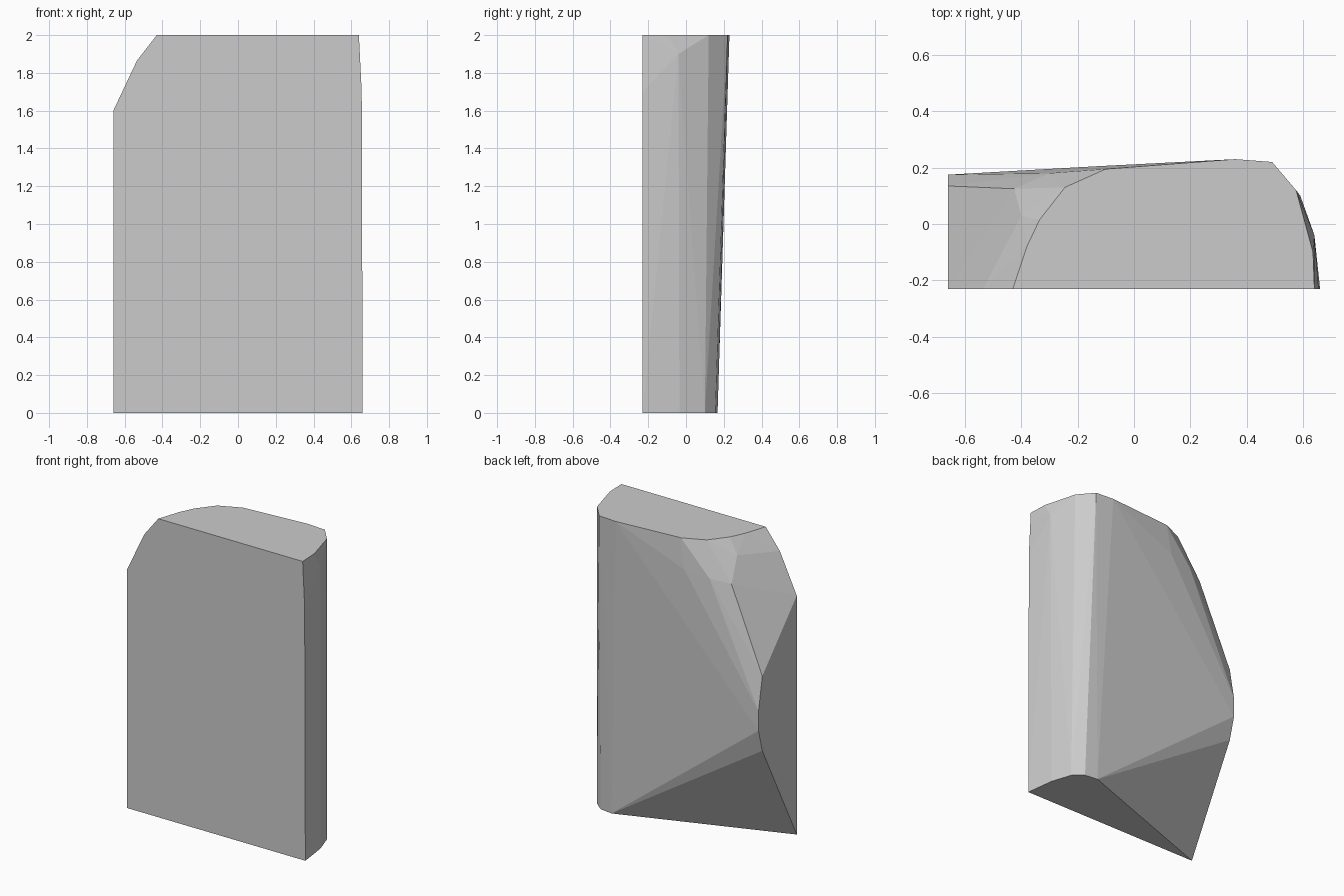
import bpy
import bmesh
import math

default_cube = bpy.data.objects.get("Cube")
if default_cube:
    bpy.data.objects.remove(default_cube, do_unlink=True)

FRONT = -0.23
SIDE = 0.66
HEIGHT = 2.0

# Outline of the flat front: (x, z)
front_outline = [(-SIDE, 0), (-SIDE, 1.6), (-0.535, 1.865), (-0.43, HEIGHT),
                 (0.64, HEIGHT), (0.655, 1.7), (SIDE, 0)]

# Curved edge of the flat top: (x, y)
top_outline = [(-0.38, -0.08), (-0.335, 0.015), (-0.245, 0.13), (-0.1, 0.195),
               (0.36, 0.23), (0.49, 0.22), (0.575, 0.12), (0.635, -0.1)]

# Curved edge of the flat base: (x, y)
base_outline = [(0.635, -0.035), (0.59, 0.1), (0.525, 0.155), (0.435, 0.167)]

# Curved edge of the flat end wall: (y, z)
end_outline = [(-0.03, 1.35), (0.135, 1.2), (0.175, 0.98),
               (0.175, 0.85), (0.135, 0.7)]

# Corners of the rounded shoulder and of the long rounded side
shoulder_corners = [(-0.4, 0.03, 1.9), (-0.425, 0.125, 1.75),
                    (-0.3, 0.18, 1.775), (-0.13, 0.205, 1.8)]
side_corners = [(0.64, -0.04, 1.9)]


def make_material(name, colour):
    material = bpy.data.materials.new(name)
    material.use_nodes = True
    material.diffuse_color = colour
    shader = next(node for node in material.node_tree.nodes
                  if node.type == "BSDF_PRINCIPLED")
    shader.inputs["Base Color"].default_value = colour
    return material


def make_convex_solid(name, corners, material):
    """Wrap a tight faceted skin round the given corners."""
    bm = bmesh.new()
    for corner in corners:
        bm.verts.new(corner)
    hull = bmesh.ops.convex_hull(bm, input=bm.verts[:])
    unused = [item for item in hull["geom_interior"] + hull["geom_unused"]
              if isinstance(item, bmesh.types.BMVert)]
    bmesh.ops.delete(bm, geom=list(set(unused)), context="VERTS")
    # Join the triangles that lie on one flat wall
    bmesh.ops.dissolve_limit(bm, angle_limit=math.radians(0.5),
                             verts=bm.verts[:], edges=bm.edges[:])
    bmesh.ops.recalc_face_normals(bm, faces=bm.faces[:])
    mesh = bpy.data.meshes.new(name)
    bm.to_mesh(mesh)
    bm.free()
    mesh.materials.append(material)
    solid = bpy.data.objects.new(name, mesh)
    bpy.context.collection.objects.link(solid)
    return solid


# Place each outline on its own wall, then wrap them into one block
corners = [(x, FRONT, z) for x, z in front_outline]
corners += [(x, y, HEIGHT) for x, y in top_outline]
corners += [(x, y, 0) for x, y in base_outline]
corners += [(-SIDE, y, z) for y, z in end_outline]
corners += shoulder_corners + side_corners

plain_grey = make_material("plain_grey", (0.6, 0.6, 0.6, 1.0))
make_convex_solid("faceted_block", corners, plain_grey)
